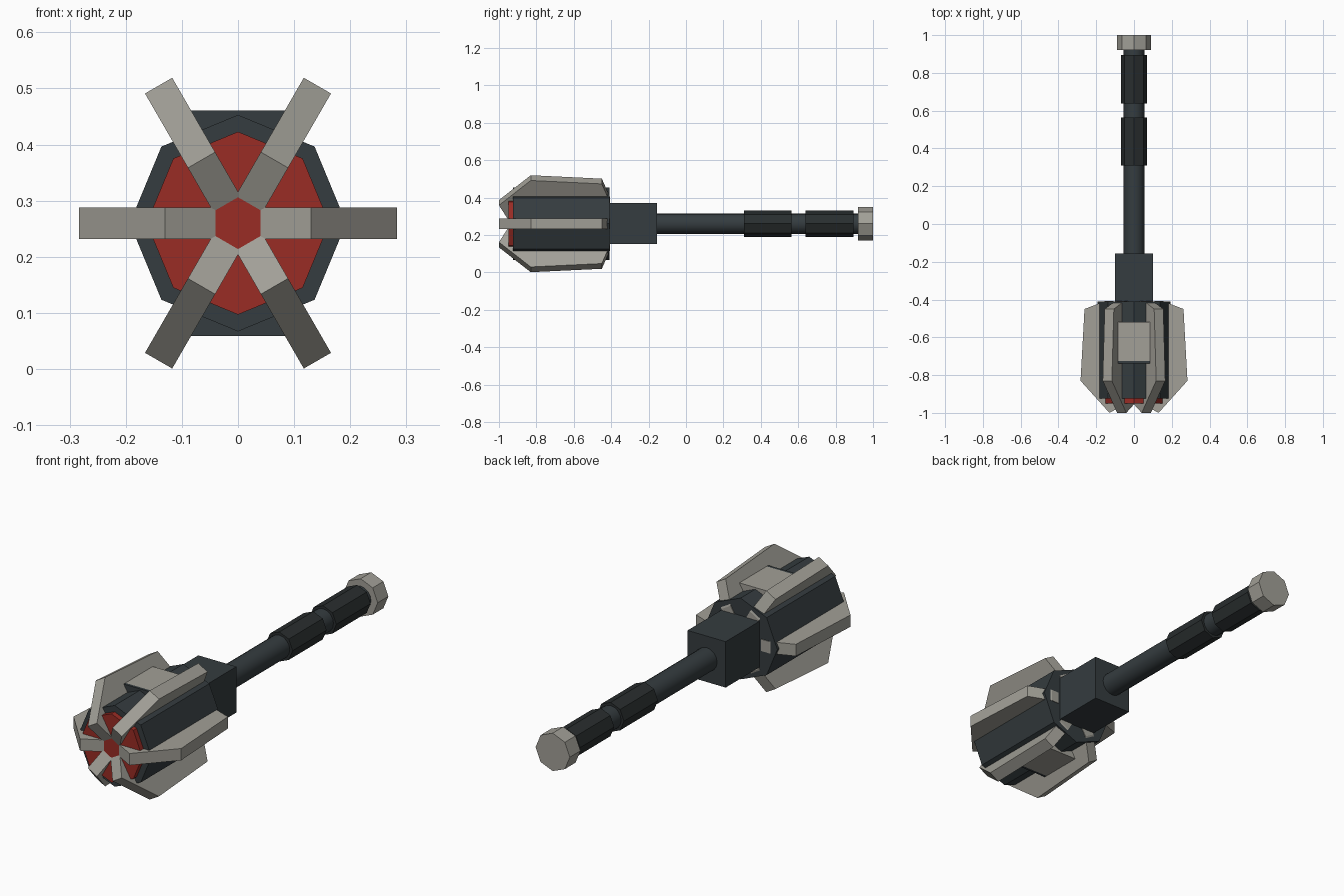
import bpy, bmesh
from math import pi, sin, cos
from mathutils import Matrix

if "Cube" in bpy.data.objects:
    bpy.data.objects.remove(bpy.data.objects["Cube"])

ZC = 0.26  # height of the long axis


def material(name, rgb):
    m = bpy.data.materials.new(name)
    m.diffuse_color = (*rgb, 1)
    m.use_nodes = True
    m.node_tree.nodes["Principled BSDF"].inputs["Base Color"].default_value = m.diffuse_color
    return m


STEEL = material("steel", (0.36, 0.35, 0.31))
DARK = material("dark_metal", (0.035, 0.045, 0.05))
GRIP = material("grip_wrap", (0.022, 0.027, 0.028))
RED = material("red_core", (0.32, 0.025, 0.018))


def finish(name, bm, mat):
    bmesh.ops.recalc_face_normals(bm, faces=bm.faces)
    me = bpy.data.meshes.new(name)
    bm.to_mesh(me)
    bm.free()
    me.materials.append(mat)
    ob = bpy.data.objects.new(name, me)
    bpy.context.collection.objects.link(ob)
    return ob


def prism(name, sides, r, y0, y1, mat, smooth=False):
    """Closed prism along y, with a vertex pointing to +x."""
    bm = bmesh.new()
    f = bm.faces.new([bm.verts.new((r * cos(2 * pi * i / sides), y0,
                                    ZC + r * sin(2 * pi * i / sides)))
                      for i in range(sides)])
    extrude(bm, f, (0, y1 - y0, 0))
    ob = finish(name, bm, mat)
    if smooth:
        for p in ob.data.polygons:
            p.use_smooth = abs(p.normal.y) < 0.5
    return ob


def extrude(bm, face, vec):
    geom = bmesh.ops.extrude_face_region(bm, geom=[face], use_keep_orig=True)["geom"]
    bmesh.ops.translate(bm, vec=vec,
                        verts=[g for g in geom if isinstance(g, bmesh.types.BMVert)])


def box(name, lo, hi, mat):
    bm = bmesh.new()
    bmesh.ops.create_cube(bm, size=1)
    for v in bm.verts:
        v.co = [(a + b) / 2 + c * (b - a) for a, b, c in zip(lo, hi, v.co)]
    return finish(name, bm, mat)


# Head: drum, red core and square collar
prism("head_drum", 8, 0.193, -0.925, -0.41, DARK)
prism("red_core", 8, 0.163, -0.95, -0.92, RED)
box("collar", (-0.10, -0.415, 0.152), (0.10, -0.155, 0.37), DARK)

# Six radial flanges from one (radius, y) profile
profile = [(0.04, -0.95), (0.13, -1.0), (0.283, -0.83), (0.262, -0.45),
           (0.15, -0.407), (0.11, -0.407), (0.04, -0.6)]
W = 0.028
for k in range(6):
    bm = bmesh.new()
    f = bm.faces.new([bm.verts.new((r, y, -W)) for r, y in profile])
    extrude(bm, f, (0, 0, 2 * W))
    bmesh.ops.transform(bm, verts=bm.verts, matrix=Matrix.Translation((0, 0, ZC))
                        @ Matrix.Rotation(k * pi / 3, 4, 'Y'))
    finish(f"flange_{k + 1}", bm, STEEL)

# Steel plates above and below the drum, each with a dark front lip
for side, s in (("top", 1), ("bottom", -1)):
    z = sorted((ZC + s * 0.14, ZC + s * 0.201))
    box(f"{side}_plate", (-0.085, -0.725, z[0]), (0.085, -0.52, z[1]), STEEL)
    box(f"{side}_plate_lip", (-0.085, -0.738, z[0]), (0.085, -0.725, z[1]), DARK)

# Handle: rod, two grips and pommel
prism("handle_rod", 16, 0.055, -0.16, 0.93, DARK, smooth=True)
for i, (y0, y1) in enumerate(((0.31, 0.565), (0.638, 0.895))):
    prism(f"grip_{i + 1}", 8, 0.07, y0, y1, GRIP)
prism("pommel", 8, 0.09, 0.92, 1.0, STEEL)
